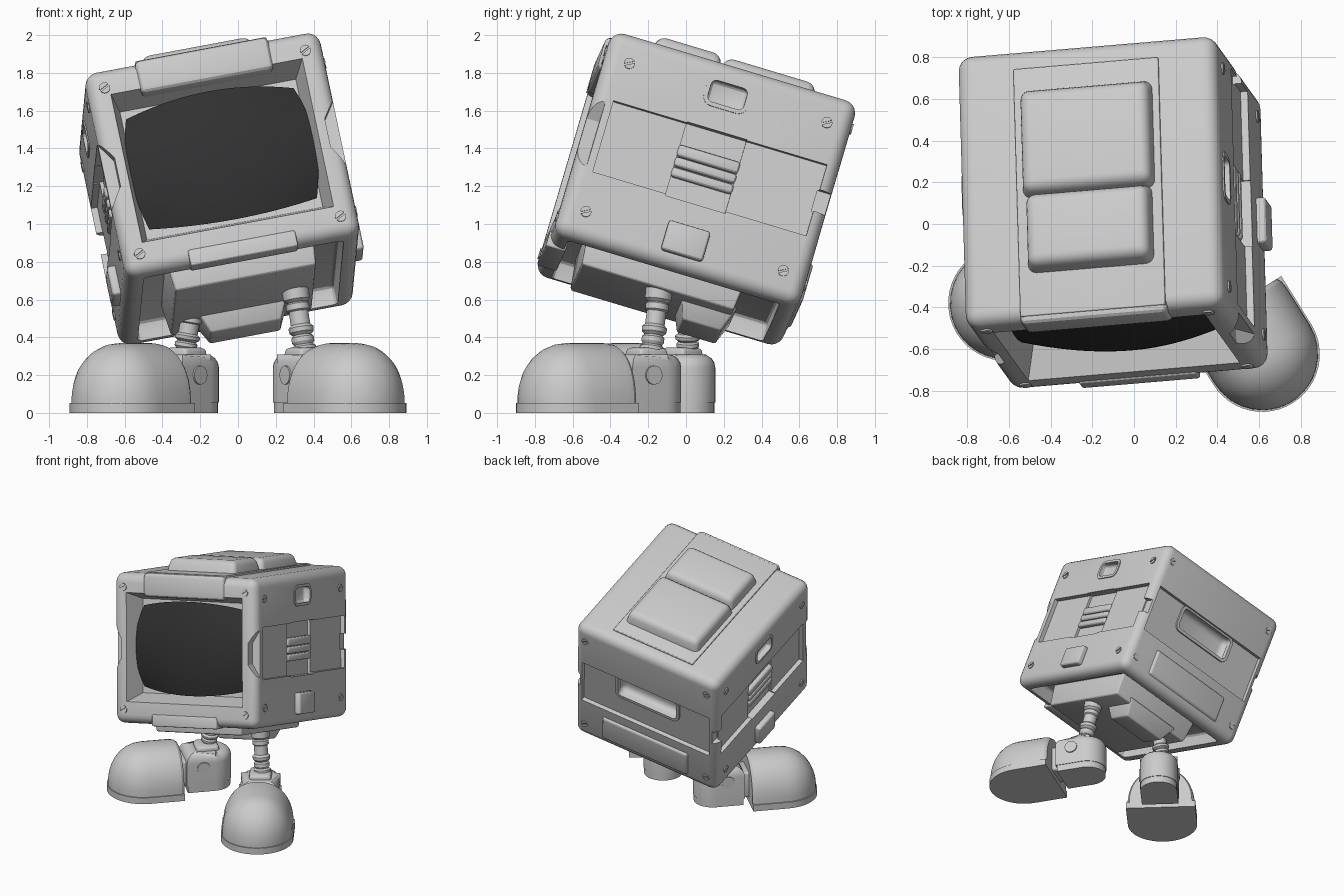
import bpy, bmesh, math
from mathutils import Matrix, Vector

if "Cube" in bpy.data.objects:
    bpy.data.objects.remove(bpy.data.objects["Cube"])

# Tilted head frame: local u (right), v (back), w (up)
U = Vector((.98, .083, .183)).normalized()
V = Vector((-.033, .957, -.288))
V = (V - U * V.dot(U)).normalized()
W = U.cross(V)
HEAD = Matrix.Translation((-.1, .055, 1.185)) @ Matrix((U, V, W)).transposed().to_4x4()


def finish(name, bm, M=HEAD):
    bmesh.ops.recalc_face_normals(bm, faces=bm.faces)
    me = bpy.data.meshes.new(name)
    bm.to_mesh(me)
    bm.free()
    ob = bpy.data.objects.new(name, me)
    bpy.context.collection.objects.link(ob)
    ob.matrix_world = M
    return ob


def box(name, lo, hi, bevel=0, seg=3, M=HEAD, taper=None):
    """Box between two corners; taper=(axis, sign, a, b) insets one end."""
    bm = bmesh.new()
    bmesh.ops.create_cube(bm, size=1)
    for v in bm.verts:
        inset = {}
        if taper and v.co[taper[0]] * taper[1] > 0:
            others = [k for k in range(3) if k != taper[0]]
            inset = {others[0]: taper[2], others[1]: taper[3]}
        for k in range(3):
            s = 1 if v.co[k] > 0 else -1
            v.co[k] = (lo[k] + hi[k]) / 2 + s * ((hi[k] - lo[k]) / 2 - inset.get(k, 0))
    if bevel:
        bmesh.ops.bevel(bm, geom=bm.edges[:], offset=bevel, segments=seg, profile=.5, affect='EDGES')
    return finish(name, bm, M)


def prism(name, pts, lo, hi, axis=2, M=HEAD, bevel=0):
    bm = bmesh.new()
    def at(p, h):
        c = list(p)
        c.insert(axis, h)
        return bm.verts.new(c)
    a, b = [at(p, lo) for p in pts], [at(p, hi) for p in pts]
    n = len(pts)
    bm.faces.new(a)
    top = bm.faces.new(b)
    for i in range(n):
        bm.faces.new((a[i], a[(i + 1) % n], b[(i + 1) % n], b[i]))
    if bevel:
        bmesh.ops.bevel(bm, geom=top.edges[:], offset=bevel, segments=4, profile=.5, affect='EDGES')
    return finish(name, bm, M)


def loft(name, rings, M, closed=True):
    bm = bmesh.new()
    rs = [[bm.verts.new(p) for p in r] for r in rings]
    n = len(rings[0])
    for a, b in zip(rs, rs[1:]):
        for i in range(n if closed else n - 1):
            bm.faces.new((a[i], a[(i + 1) % n], b[(i + 1) % n], b[i]))
    if closed:
        bm.faces.new(rs[0])
        bm.faces.new(rs[-1])
    return finish(name, bm, M)


def lathe(name, prof, p0, p1, n=24):
    """Revolve (t, radius) along the line p0-p1."""
    d = Vector(p1) - Vector(p0)
    M = Matrix.Translation(p0) @ d.to_track_quat('Z', 'Y').to_matrix().to_4x4()
    rings = [[(r * math.cos(a), r * math.sin(a), t * d.length)
              for a in (2 * math.pi * i / n for i in range(n))] for t, r in prof]
    return loft(name, rings, M)


def cut(ob, cutter):
    m = ob.modifiers.new('cut', 'BOOLEAN')
    m.object, m.operation, m.solver = cutter, 'DIFFERENCE', 'EXACT'
    bpy.context.view_layer.objects.active = ob
    bpy.ops.object.modifier_apply(modifier=m.name)
    bpy.data.objects.remove(cutter)


# Head shell with screen opening, open underside and waist band
HX, HY, HZ = .635, .68, .575
shell = box('head_shell', (-HX, -HY, -HZ), (HX, HY, HZ), .07, 5)
cut(shell, box('c', (-.565, -.87, -.47), (.565, -.51, .49), .0, taper=(1, 1, .09, .12)))
cut(shell, box('c', (-.54, -.59, -.7), (.54, .58, -.47), .03))
notch = [(.75, .27), (.64, .19), (.568, .08), (.568, -.08), (.64, -.19), (.75, -.27)]
for s in (-1, 1):
    cut(shell, prism('c', [(s * x, z) for x, z in notch], -.8, -.61, 1))
    cut(shell, box('c', (s * .7 - .1, -.57, -.2), (s * .7 + .1, .61, .2)))
    cut(shell, box('c', (s * .68 - .1, -.165, -.21), (s * .68 + .1, .165, .205)))
    cut(shell, box('c', (s * .68 - .09, .6, -.06), (s * .68 + .09, .8, .06)))
    cut(shell, box('c', (s * .66 - .07, -.1, .345), (s * .66 + .07, .1, .465), .025))
cut(shell, box('c', (-.57, .645, -.2), (.57, .8, .2)))
cut(shell, box('c', (-.27, .57, 0), (.27, .75, .19), .05, 4))


def rim(name, half, thick, lo, hi, centre, axis):
    """Rounded rectangular frame."""
    def pts(h, r):
        out = []
        for i, (sx, sy) in enumerate(((1, 1), (-1, 1), (-1, -1), (1, -1))):
            for k in range(5):
                a = math.pi / 2 * (i + k / 4)
                out.append((centre[0] + sx * (h[0] - r) + r * math.cos(a),
                            centre[1] + sy * (h[1] - r) + r * math.sin(a)))
        return out
    o, i = pts((half[0] + thick, half[1] + thick), .03 + thick), pts(half, .03)
    bm = bmesh.new()
    rs = []
    for p, h in ((o, lo), (o, hi), (i, hi), (i, lo)):
        rs.append([bm.verts.new([*q[:axis], h, *q[axis:]]) for q in p])
    n = len(o)
    for j in range(4):
        a, b = rs[j], rs[(j + 1) % 4]
        for k in range(n):
            bm.faces.new((a[k], a[(k + 1) % n], b[(k + 1) % n], b[k]))
    return finish(name, bm)


# Side details: window rims, ribs, latch plate
for s, side in ((-1, 'left'), (1, 'right')):
    rim(side + '_window_rim', (.1, .06), .022, *sorted((s * .6, s * .642)), (0, .405), 0)
    for z, h in ((-.068, .026), (-.01, .026), (.052, .032)):
        box(side + '_rib', (s * .585 - .03, -.17, z - h), (s * .585 + .03, .17, z + h), .018)
    box(side + '_latch_plate', (s * .645 - .035, -.11, -.5), (s * .645 + .035, .12, -.335), .018)

# Back details: handle rim, raised lower cover
rim('back_handle_rim', (.26, .09), .025, .62, .66, (0, .095), 1)
box('back_cover', (-.42, .62, -.54), (.42, .697, -.24), .01, 3, taper=(1, 1, .05, .05))

# Top strip, visor and two-part hump
box('top_strip', (-.355, -.66, .53), (.355, .58, .588), .008)
box('visor', (-.36, -.695, .4), (.36, -.55, .582), .03, 3)
box('hump_front', (-.315, -.46, .55), (.315, -.045, .682), .04, 4, taper=(2, 1, .025, .04))
box('hump_back', (-.33, -.085, .55), (.33, .475, .674), .04, 4, taper=(2, 1, .025, .04))
box('chin_plate', (-.29, -.689, -.585), (.29, -.58, -.495), .012)

# Bulged dark screen
n = 18
grid = [[(.503 * a * (1 - .1 * b * b), -.645 + .065 * a * a + .055 * b * b, .01 + .36 * b * (1 - .14 * a * a))
         for a in (2 * i / n - 1 for i in range(n + 1))] for b in (2 * j / n - 1 for j in range(n + 1))]
screen = loft('screen', grid, HEAD, closed=False)
if sum(p.normal.y for p in screen.data.polygons) > 0:
    screen.data.flip_normals()
dark = bpy.data.materials.new('dark_glass')
dark.diffuse_color = (.03, .03, .03, 1)
dark.use_nodes = True
dark.node_tree.nodes["Principled BSDF"].inputs["Base Color"].default_value = dark.diffuse_color
screen.data.materials.append(dark)

# Slotted screws: two half discs each
def screw(pos, axis, sgn):
    z = Vector((0, 0, 0))
    z[axis] = sgn
    M = HEAD @ Matrix.Translation(pos) @ z.to_track_quat('Z', 'Y').to_matrix().to_4x4() @ Matrix.Rotation(.5, 4, 'Z')
    for s in (-1, 1):
        half = [(.028 * math.cos(a), s * (.005 + .024 * math.sin(a))) for a in (math.pi * k / 8 for k in range(9))]
        prism('screw', half, -.01, .008, 2, M)

for a in (-1, 1):
    for b in (-1, 1):
        screw((a * .543, -HY, b * .467), 1, -1)
        screw((a * .543, HY, b * .44), 1, 1)
        for s in (-1, 1):
            screw((s * HX, a * .546, b * .417), 0, s)

# Underside: hip tray and tapered pelvis
box('hip_tray', (-.4, -.5, -.645), (.4, .38, -.45), .015, taper=(2, -1, .02, .02))
box('pelvis', (-.25, .07, -.735), (.25, .38, -.6), .012, taper=(2, -1, .06, .05))

# Boots: domed toe, sole, heel block, ankle
def boot(side, centre, d):
    d = Vector(d).normalized()
    M = Matrix(((d.y, d.x, 0, centre[0]), (-d.x, d.y, 0, centre[1]), (0, 0, 1, 0), (0, 0, 0, 1)))
    Wd, L, R = .268, .27, .276
    stations = [(-L, .93), (-L + .02, .98), (-L + .06, 1), (0, 1)]
    stations += [(Wd * math.sin(t), math.cos(t)) for t in (math.radians(k) for k in (12, 24, 36, 48, 58, 67, 75, 82, 87))]
    e = 2 / 2.2
    arc = [math.pi * k / 24 for k in range(25)]
    loft(side + '_boot_toe', [[(Wd * r * math.copysign(abs(math.cos(a)) ** e, math.cos(a)), y,
                                .045 + .325 * r ** .9 * max(math.sin(a), 0) ** e) for a in arc] for y, r in stations], M)
    D = [(R * math.cos(a), R * math.sin(a)) for a in arc]
    prism(side + '_boot_sole', [(R, -L)] + D + [(-R, -L)], 0, .052, 2, M)
    # heel is a rounded block closing towards the back
    def heel_outline(r, front):
        back = [(r * math.cos(a), -.53 - r * math.sin(a)) for a in (math.pi * k / 16 for k in range(17))]
        return [(r, front)] + back + [(-r, front)]
    prism(side + '_heel_sole', heel_outline(.145, -.32), 0, .055, 2, M)
    prism(side + '_heel', heel_outline(.15, -.31), .054, .31, 2, M, bevel=.07)
    box(side + '_boot_bridge', (-.11, -.4, .04), (.11, -.2, .25), .02, 3, M)
    box(side + '_ankle_guard', (-.085, -.58, .22), (.085, -.4, .345), .03, 3, M)
    lathe(side + '_heel_pin', [(0, .05), (1, .05)], M @ Vector((-.16, -.44, .2)), M @ Vector((.16, -.44, .2)), 20)

boot('right', (.615, -.625), (.53, -.85))
boot('left', (-.615, -.38), (-.69, -.73))

# Ribbed legs with hip sockets
def leg(side, foot, hip):
    prof = [(0, .05), (.04, .065), (.1, .065), (.13, .05), (.17, .06), (.23, .06), (.26, .048), (.3, .065), (.36, .068),
            (.4, .052), (.58, .052), (.6, .062), (.68, .062), (.7, .052), (.74, .07), (.97, .075), (1, .06)]
    lathe(side + '_leg', prof, foot, hip)
    f, h = Vector(foot), Vector(hip)
    k = (h - f).normalized()
    lathe(side + '_hip_socket', [(0, .075), (.15, .088), (1, .088)], h - k * .02, h + k * .1)

leg('right', (.355, -.185, .31), (.295, -.135, .7))
leg('left', (-.285, .01, .3), (-.235, .01, .6))

# Shading
for ob in list(bpy.data.objects):
    bpy.ops.object.select_all(action='DESELECT')
    ob.select_set(True)
    bpy.context.view_layer.objects.active = ob
    bpy.ops.object.shade_smooth_by_angle(angle=math.radians(26))
